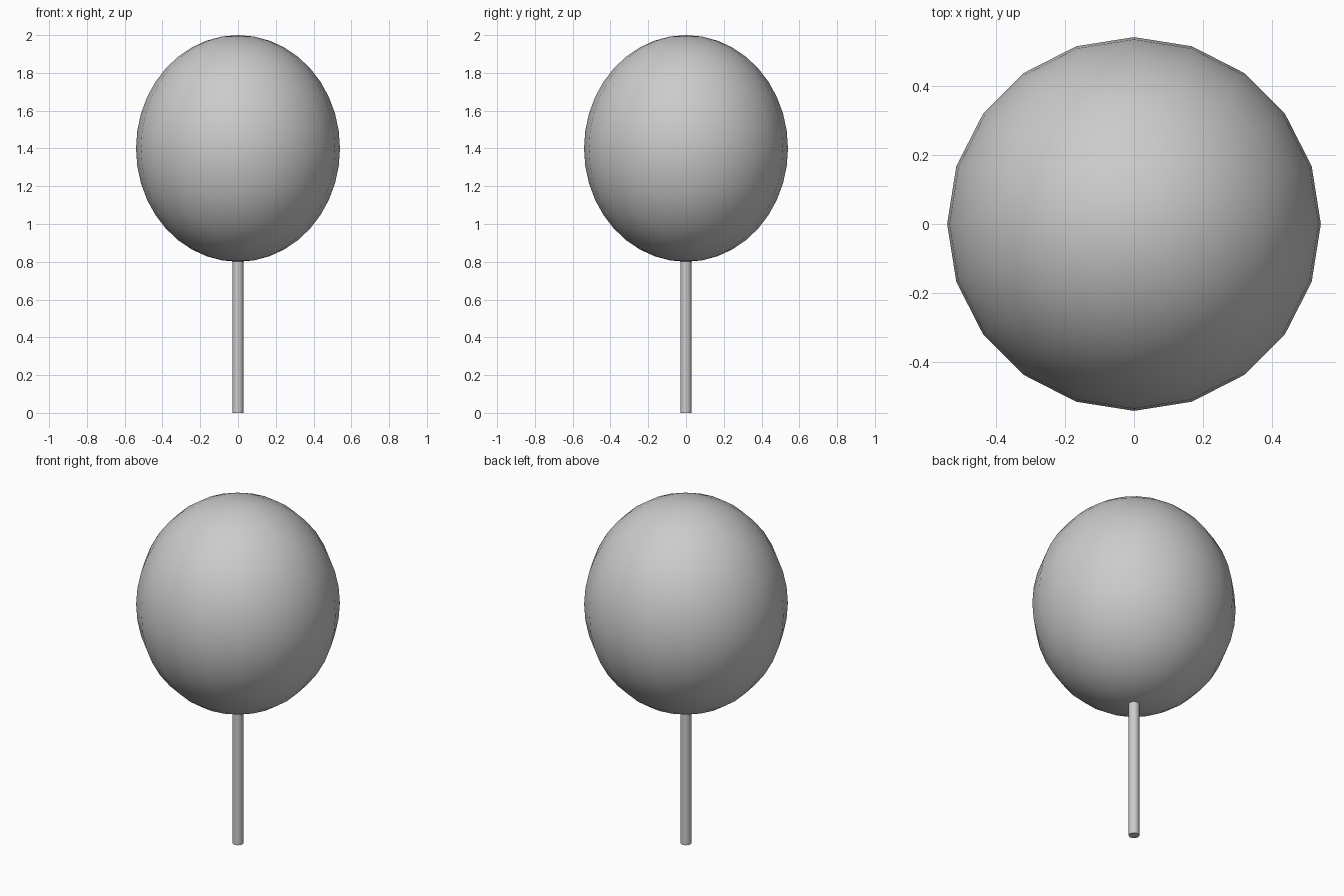
import bpy
import math

if "Cube" in bpy.data.objects:
    bpy.data.objects.remove(bpy.data.objects["Cube"])


def smooth(obj):
    bpy.ops.object.select_all(action='DESELECT')
    obj.select_set(True)
    bpy.context.view_layer.objects.active = obj
    bpy.ops.object.transform_apply(location=False, rotation=False, scale=True)
    bpy.ops.object.shade_smooth_by_angle(angle=math.radians(40))


# Egg-shaped crown, slightly taller than wide
bpy.ops.mesh.primitive_uv_sphere_add(segments=20, ring_count=20, radius=1,
                                     location=(0, 0, 1.4))
crown = bpy.context.object
crown.name = "crown"
crown.scale = (0.54, 0.54, 0.6)
smooth(crown)

# Thin straight stem reaching just inside the crown
stem_height = 0.82
bpy.ops.mesh.primitive_cylinder_add(vertices=12, radius=0.029, depth=stem_height,
                                    location=(0, 0, stem_height / 2))
stem = bpy.context.object
stem.name = "stem"
smooth(stem)
